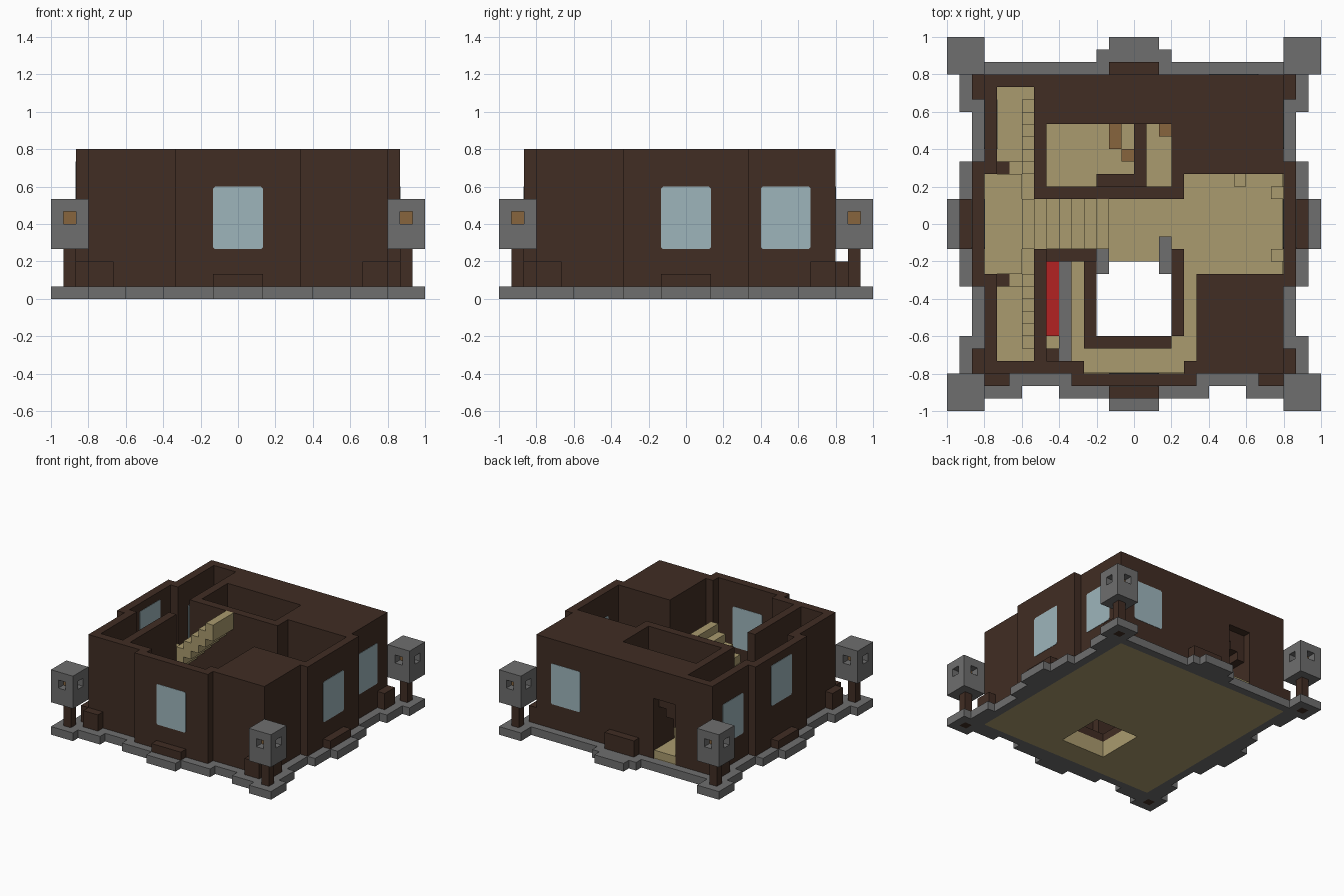
import bpy
import bmesh
from mathutils import Vector

UNIT = 1 / 15          # every part sits on a coarse block grid
SLAB, FLOOR, TOP = 1, 2, 12
INNER = 12             # half width of the floor inside the stone border
SIDES = (-1, 1)

if "Cube" in bpy.data.objects:
    bpy.data.objects.remove(bpy.data.objects["Cube"], do_unlink=True)


def material(name, red, green, blue):
    colour = (red, green, blue, 1)
    mat = bpy.data.materials.new(name)
    mat.use_nodes = True
    mat.diffuse_color = colour
    shader = mat.node_tree.nodes["Principled BSDF"]
    shader.inputs["Base Color"].default_value = colour
    shader.inputs["Roughness"].default_value = 0.9
    return mat


dark_wood = material("dark wood", .052, .026, .017)
stone = material("stone grey", .156, .156, .156)
plank = material("pale plank", .402, .328, .156)
glass = material("pale glass", .34, .46, .5)
red_cloth = material("red cloth", .45, .016, .016)
mid_wood = material("mid wood", .242, .13, .048)


def build(name, mat, boxes):
    """One object made of boxes given as x, x, y, y, z, z in grid units."""
    bm = bmesh.new()
    for x0, x1, y0, y1, z0, z1 in boxes:
        low, high = Vector((x0, y0, z0)), Vector((x1, y1, z1))
        made = bmesh.ops.create_cube(bm, size=1)["verts"]
        bmesh.ops.scale(bm, vec=high - low, verts=made)
        bmesh.ops.translate(bm, vec=(low + high) / 2, verts=made)
    bmesh.ops.scale(bm, vec=(UNIT, UNIT, UNIT), verts=bm.verts)
    mesh = bpy.data.meshes.new(name)
    bm.to_mesh(mesh)
    bm.free()
    mesh.materials.append(mat)
    obj = bpy.data.objects.new(name, mesh)
    bpy.context.collection.objects.link(obj)
    return obj


def upright(name, mat, bottom, top, plans):
    """Boxes that share one bottom and one top height."""
    return build(name, mat, [(*plan, bottom, top) for plan in plans])


def span(a, b):
    return min(a, b), max(a, b)


def ring(x, y, bottom, top):
    """Square frame, three units wide, around a one unit opening."""
    return [(x - 1.5, x + 1.5, *span(y + s * .5, y + s * 1.5), bottom, top) for s in SIDES] + \
           [(*span(x + s * .5, x + s * 1.5), y - .5, y + .5, bottom, top) for s in SIDES]


# Stone border: stepped strips on each side
def strips(steps):
    result = []
    for start, end, reach in steps:
        result += [(start, end, reach), (-end, -start, reach)]
    return result


flank = strips([(0, 2, 15), (2, 5, 14), (5, 9, 13), (9, INNER, 14)])
front = strips([(0, 2, 15), (2, 6, 14), (6, 9, 13), (9, INNER, 14)])
rear = strips([(0, 2, 15), (2, 3, 14), (3, INNER, 13)])
border = [(*span(s * INNER, s * reach), a, b) for s in SIDES for a, b, reach in flank]
border += [(a, b, -reach, -INNER) for a, b, reach in front]
border += [(a, b, INNER, reach) for a, b, reach in rear]
upright("stone_border", stone, 0, SLAB, border)

# Corner lanterns on posts
for sx, side in zip(SIDES, ("right", "left")):
    for sy, end in zip(SIDES, ("front", "back")):
        x, y = sx * 13.5, sy * 13.5
        tag = f"{end}_{side}"
        core = (x - .5, x + .5, y - .5, y + .5)
        build(f"corner_footing_{tag}", stone, ring(x, y, 0, SLAB))
        build(f"lantern_post_{tag}", dark_wood, [(*core, 0, 4)])
        shell = [(x - 1.5, x + 1.5, y - 1.5, y + 1.5, 4, 6),
                 (x - 1.5, x + 1.5, y - 1.5, y + 1.5, 7, 8)]
        shell += [(*span(x + a * .5, x + a * 1.5), *span(y + b * .5, y + b * 1.5), 6, 7)
                  for a in SIDES for b in SIDES]
        build(f"lantern_shell_{tag}", stone, shell)
        build(f"lantern_light_{tag}", mid_wood, [(*core, 6, 7)])

# Plank floor around the open well
upright("floor", plank, 0, FLOOR - .01, [
    (-11.9, 11.9, -3, 11.9), (-11.9, 11.9, -11.9, -9),
    (-11.9, -3, -9, -3), (3, 11.9, -9, -3)])
upright("floor_underside", plank, 0, SLAB, [
    (-INNER, -3, -INNER, INNER), (3, INNER, -INNER, INNER),
    (-3, 3, -3, INNER), (-3, 3, -INNER, -9)])

# Outer walls with shallow bays
walls = [(-5, 5, -13, -12), (-12, -4, -12, -11), (4, 5, -12, -11), (-12, -8, 11, 12)]
walls += [(*span(s * 12, s * 13), -5, 5) for s in SIDES]
walls += [(-12, -11, *span(s * 4, s * 11)) for s in SIDES]
upright("outer_walls", dark_wood, SLAB, TOP, walls)

# Inner walls and closed rooms
upright("inner_walls", dark_wood, SLAB, TOP, [
    (-8, -7, -11, -2), (-8, -7, 2, 12), (-8, 4, 2, 3), (3, 4, 3, 4)])
upright("closed_rooms", dark_wood, SLAB, TOP, [
    (5, 12, -12, -4), (3, 12, 4, 12), (-4, 3, 8, 12)])
upright("stair_side_wall", dark_wood, FLOOR, 6, [(-7, -3, -3, -2)])
upright("room_divider", dark_wood, FLOOR, 6, [(0, 1, 3, 8), (-3, 0, 3, 4)])

# Back doorway with stepped ceiling
build("door_ceiling", dark_wood, [(-7, -4, 8, 12, 8.4, TOP)] +
      [(-7 + i, -6 + i, 8, 11, 5 + i, 8.4) for i in range(3)])

# Main stair up to the wall top, and its landing
upright("landing", plank, FLOOR, 5, [(-12, -9, -4, 4)])
build("main_stair", plank, [(-9 + i, -8 + i, -2, 2, 4 + i, 6 + i) for i in range(7)])

# Narrow side stairs along the inner wall
for s, end in zip(SIDES, ("front", "back")):
    build(f"side_stair_{end}", plank,
          [(-9, -8, *span(s * (4 + i), s * (5 + i)), FLOOR, 5 - i / 2) for i in range(6)]
          + [(-10, -9, *span(s * 4, s * 5), FLOOR, 4)])
    build(f"side_stair_post_{end}", dark_wood, [(-11, -10, *span(s * 4, s * 5), FLOOR, 4)])

# Well parapet and gate stones
upright("well_parapet", dark_wood, FLOOR - .01, 3, [
    (-4, -3, -10, -3), (3, 4, -9, -2), (-3, 3, -10, -9)])
upright("well_gate_stones", stone, FLOOR, 3, [(-3, -2, -4, -2), (2, 3, -4, -1)])

# Furniture
upright("red_bed", red_cloth, FLOOR, 3, [(-7, -6, -9, -3)])
upright("bed_chest", dark_wood, FLOOR, 3, [(-7, -6, -11, -10)])
upright("stone_counter", stone, FLOOR, 3, [(-6, -5, -11, -3)])
upright("bench", mid_wood, FLOOR, 3, [(-2, -1, 6, 8), (-1, 0, 5, 6)])
upright("stool", mid_wood, FLOOR, 3, [(2, 3, 7, 8)])
upright("wall_brackets", plank, 7, 8, [(8, 9, 3, 4), (11, 12, 2, 3), (11, 12, -3, -2)])

# Low timber blocks outside
upright("low_sills", dark_wood, SLAB, 2, [(-2, 2, -14, -13)] +
        [(*span(s * 13, s * 14), -2, 2) for s in SIDES])
upright("corner_blocks", dark_wood, SLAB, 3,
        [(*span(s * 10, s * 12), -13, -12) for s in SIDES] +
        [(*span(s * 12, s * 13), *span(t * 10, t * 12)) for s in SIDES for t in SIDES])
upright("back_block", dark_wood, SLAB, 3, [(-2, 2, 12, 13)])


# Windows: thin panes with clipped corners, along the x or y axis
def window(name, axis, plane, middle, bottom=4):
    half, height, clip, thick = 2, 5, .15, .04
    bm = bmesh.new()
    corners = []
    for sa, sz in ((-1, -1), (1, -1), (1, 1), (-1, 1)):
        pair = [(sa * half, sz * (height / 2 - clip)), (sa * (half - clip), sz * height / 2)]
        corners += pair if sa == sz else pair[::-1]
    points = []
    for a, z in corners:
        a, z = a + middle, z + bottom + height / 2
        points.append(Vector((plane - thick, a, z) if axis == "x" else (a, plane - thick, z)))
    face = bm.faces.new([bm.verts.new(p * UNIT) for p in points])
    grown = bmesh.ops.extrude_face_region(bm, geom=[face])["geom"]
    push = Vector((1, 0, 0)) if axis == "x" else Vector((0, 1, 0))
    bmesh.ops.translate(bm, vec=push * 2 * thick * UNIT,
                        verts=[g for g in grown if isinstance(g, bmesh.types.BMVert)])
    bmesh.ops.recalc_face_normals(bm, faces=bm.faces)
    mesh = bpy.data.meshes.new(name)
    bm.to_mesh(mesh)
    bm.free()
    mesh.materials.append(glass)
    bpy.context.collection.objects.link(bpy.data.objects.new(name, mesh))


for layer, depth in (("outer", 0), ("inner", 1)):
    window(f"front_window_{layer}", "y", -13 + depth, 0)
    window(f"left_window_{layer}", "x", 13 - depth, 0)
    window(f"right_window_{layer}", "x", -13 + depth, 0, bottom=6)
    window(f"right_back_window_{layer}", "x", -12 + depth, 8)
window("left_back_window", "x", 12, 8)
window("back_window", "y", 12, 8)
